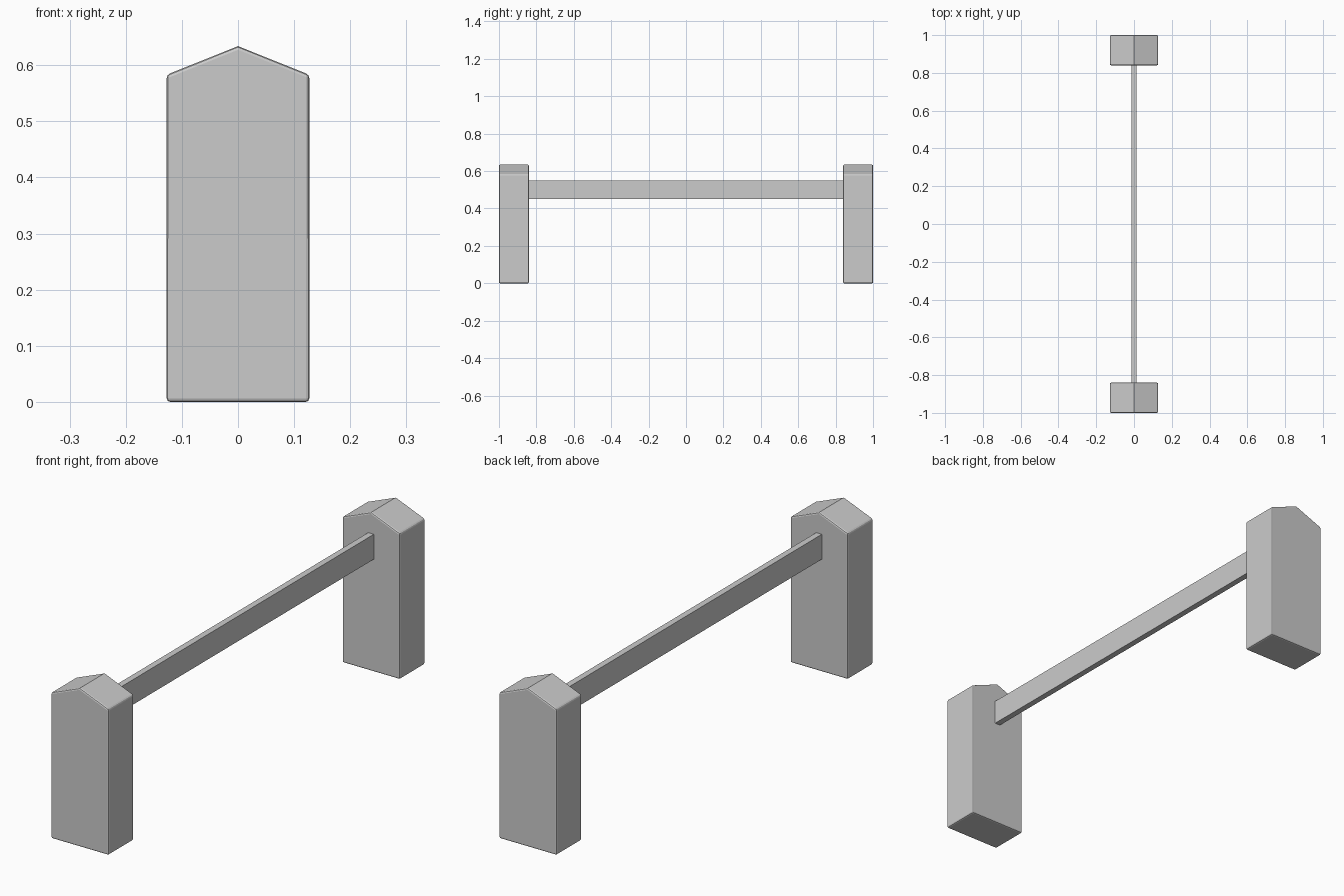
import bpy, bmesh, math

if "Cube" in bpy.data.objects:
    bpy.data.objects.remove(bpy.data.objects["Cube"])

HALF_W, EAVE, PEAK = 0.127, 0.583, 0.634
PROFILE = [(-HALF_W, 0), (HALF_W, 0), (HALF_W, EAVE), (0, PEAK), (-HALF_W, EAVE)]


def finish(bm, name):
    bmesh.ops.recalc_face_normals(bm, faces=bm.faces)
    mesh = bpy.data.meshes.new(name)
    bm.to_mesh(mesh)
    bm.free()
    obj = bpy.data.objects.new(name, mesh)
    bpy.context.collection.objects.link(obj)
    return obj


def make_post(name, y0, y1):
    # Gabled profile extruded along y, edges softened except the ridge
    bm = bmesh.new()
    face = bm.faces.new([bm.verts.new((x, y0, z)) for x, z in PROFILE])
    ext = bmesh.ops.extrude_face_region(bm, geom=[face])
    verts = [v for v in ext["geom"] if isinstance(v, bmesh.types.BMVert)]
    bmesh.ops.translate(bm, verts=verts, vec=(0, y1 - y0, 0))
    post = finish(bm, name)
    bevel = post.modifiers.new("soft_edges", "BEVEL")
    bevel.width = 0.006
    bevel.segments = 2
    bevel.limit_method = "ANGLE"
    bevel.angle_limit = math.radians(50)
    return post


# Posts at both ends
make_post("front_post", -1.0, -0.84)
make_post("back_post", 0.84, 1.0)

# Thin plank joining the posts
bm = bmesh.new()
bmesh.ops.create_cube(bm, size=1)
bmesh.ops.scale(bm, verts=bm.verts, vec=(0.025, 1.682, 0.10))
bmesh.ops.translate(bm, verts=bm.verts, vec=(0, 0, 0.50))
finish(bm, "cross_rail")
